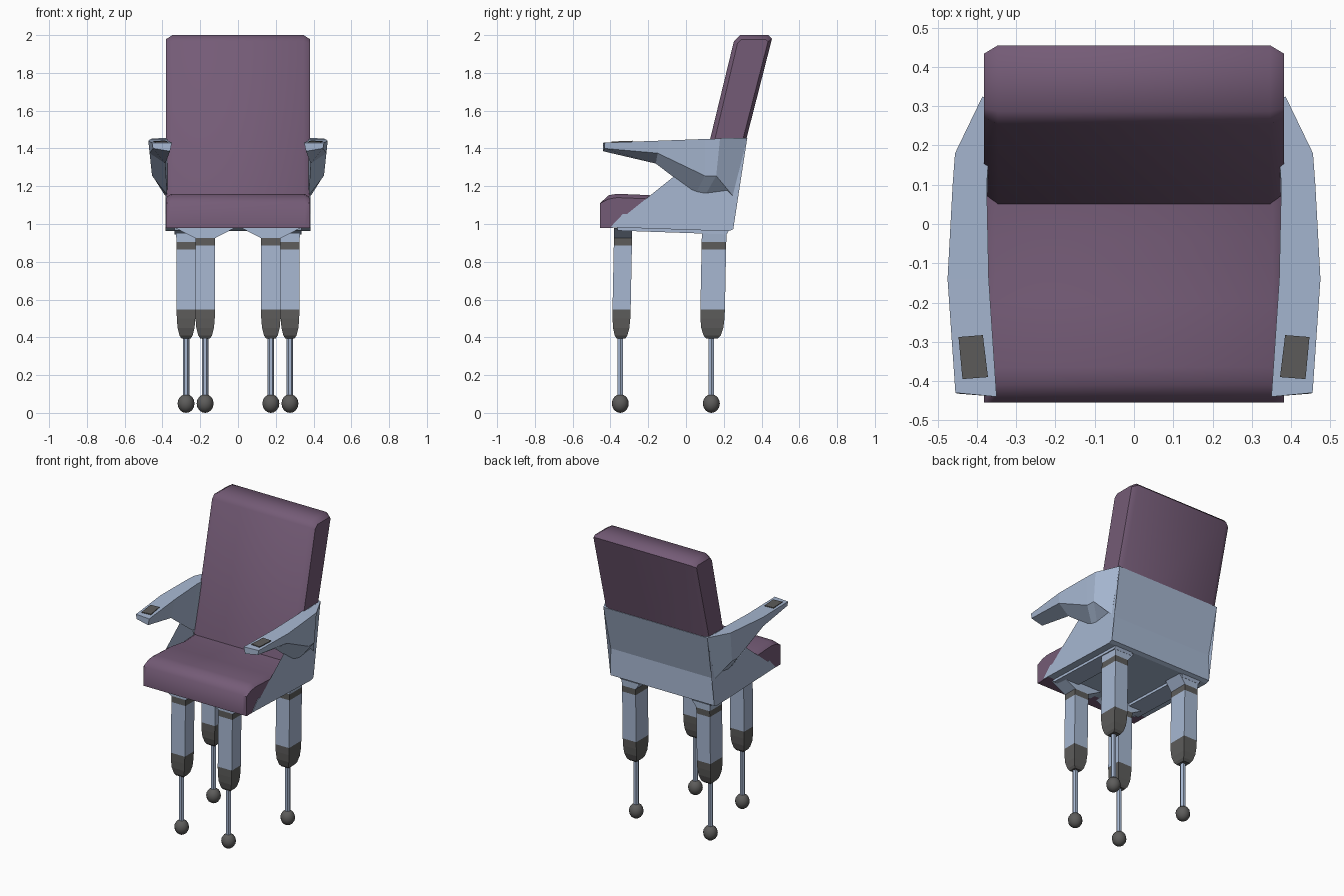
import bpy, bmesh, math

if "Cube" in bpy.data.objects:
    bpy.data.objects.remove(bpy.data.objects["Cube"])


def material(name, rgb):
    m = bpy.data.materials.new(name)
    m.diffuse_color = (*rgb, 1)
    m.use_nodes = True
    m.node_tree.nodes["Principled BSDF"].inputs["Base Color"].default_value = m.diffuse_color
    return m


PURPLE = material("plum upholstery", (0.175, 0.105, 0.182))
BLUE = material("pale blue metal", (0.385, 0.475, 0.64))
GREY = material("dark grey", (0.11, 0.108, 0.105))


def finish(bm, name, mats, mirror=False, smooth=None):
    bmesh.ops.recalc_face_normals(bm, faces=bm.faces)
    me = bpy.data.meshes.new(name)
    bm.to_mesh(me)
    bm.free()
    for m in mats:
        me.materials.append(m)
    if smooth:
        me.polygons.foreach_set("use_smooth", [True] * len(me.polygons))
        me.set_sharp_from_angle(angle=math.radians(smooth))
    ob = bpy.data.objects.new(name, me)
    bpy.context.collection.objects.link(ob)
    if mirror:
        ob.modifiers.new("mirror", "MIRROR").use_mirror_merge = False
    return ob


def loft(name, rings, mats, mirror=False, smooth=None, rule=None):
    """Skin a row of equal-length point rings and cap both ends."""
    bm = bmesh.new()
    vs = [[bm.verts.new(p) for p in r] for r in rings]
    n = len(rings[0])
    for a, b in zip(vs, vs[1:]):
        for i in range(n):
            j = (i + 1) % n
            bm.faces.new((a[i], a[j], b[j], b[i]))
    caps = [bm.faces.new(vs[0]), bm.faces.new(vs[-1])]
    if n > 4:
        bmesh.ops.triangulate(bm, faces=caps)
    if rule:
        for f in bm.faces:
            f.material_index = rule(f.calc_center_median())
    return finish(bm, name, mats, mirror, smooth)


def across(profile, x):
    return [(x, y, z) for y, z in profile]


def rect(cx, cy, hx, hy, z):
    return [(cx - hx, cy - hy, z), (cx + hx, cy - hy, z),
            (cx + hx, cy + hy, z), (cx - hx, cy + hy, z)]


def padded(name, full, edge, w, inset):
    rings = [across(edge, -w), across(full, -w + inset),
             across(full, w - inset), across(edge, w)]
    loft(name, rings, [PURPLE], smooth=50)


# seat cushion
seat = [(-0.455, 0.98), (-0.455, 1.11), (-0.41, 1.152), (-0.365, 1.16),
        (-0.2, 1.153), (-0.04, 1.13), (0.12, 1.14), (0.12, 1.0), (-0.39, 0.98)]
seat_edge = [(y, z - 0.02 if z > 1.12 else z) for y, z in seat]
padded("seat_cushion", seat, seat_edge, 0.382, 0.028)

# backrest cushion
back = [(0.05, 1.13), (0.253, 1.965), (0.287, 2.0), (0.435, 2.0),
        (0.455, 1.98), (0.235, 1.12)]
back_edge = [(0.078, 1.13), (0.272, 1.955), (0.295, 1.978), (0.42, 1.978),
             (0.434, 1.965), (0.217, 1.12)]
padded("backrest_cushion", back, back_edge, 0.382, 0.035)

# metal shell around the seat sides and lower back
shell = [(-0.4, 0.983), (-0.335, 1.052), (0.02, 1.047), (0.1, 1.062),
         (0.075, 1.14), (0.12, 1.2), (0.19, 1.455), (0.324, 1.455),
         (0.246, 1.15), (0.25, 0.972), (0.225, 0.962)]
loft("seat_shell", [across(shell, -0.385), across(shell, 0.385)], [BLUE])

# rails under the seat
rail = [(-0.37, 0.99), (-0.36, 0.965), (0.215, 0.945), (0.235, 0.98)]
loft("under_rail", [across(rail, 0.2), across(rail, 0.335)], [BLUE], mirror=True)

# armrests: rings run inner top, outer top, outer low, inner low
arm = [
    [(0.35, -0.44, 1.43), (0.455, -0.43, 1.43), (0.45, -0.432, 1.4), (0.36, -0.438, 1.385)],
    [(0.37, -0.14, 1.441), (0.475, -0.14, 1.441), (0.468, -0.15, 1.375), (0.385, -0.16, 1.32)],
    [(0.375, 0.1, 1.45), (0.462, 0.1, 1.45), (0.455, 0.1, 1.255), (0.375, 0.05, 1.16)],
    [(0.37, 0.18, 1.452), (0.456, 0.18, 1.452), (0.453, 0.16, 1.255), (0.375, 0.1, 1.15)],
    [(0.36, 0.3, 1.455), (0.386, 0.325, 1.456), (0.386, 0.247, 1.15), (0.36, 0.24, 1.15)],
]
loft("armrest", arm, [BLUE], mirror=True)

# dark control pads on the armrests
pad = [(0.385, -0.283), (0.447, -0.288), (0.437, -0.395), (0.372, -0.39)]
loft("armrest_pad", [[(x, y, 1.445 + 0.036 * y + d) for x, y in pad]
                     for d in (-0.002, 0.006)], [GREY], mirror=True)


def leg(name, cx, cy, hx, hy, band, top_x0, top_x1, top_z, lean):
    # upper leg with tapered dark tip, dark band and flared bracket
    steps = [(0.395, 0.5), (0.41, 0.7), (0.45, 0.9), (0.5, 0.98), (0.548, 1),
             (band, 1), (band + 0.04, 1)]
    rings = [rect(cx, cy + lean * (z - 0.4), hx * s, hy * s, z) for z, s in steps]
    rings.append(rect((top_x0 + top_x1) / 2, cy + lean * 0.55,
                      (top_x1 - top_x0) / 2, hy, top_z))
    loft(name, rings, [BLUE, GREY], mirror=True,
         rule=lambda c: int(c.z < 0.548 or band < c.z < band + 0.04))

    # thin shaft
    shaft = [[(cx + 0.017 * math.cos(i * math.pi / 3),
               cy - 0.004 + 0.017 * math.sin(i * math.pi / 3), z)
              for i in range(6)] for z in (0.06, 0.42)]
    loft(name + "_shaft", shaft, [BLUE], mirror=True)

    # ball foot
    bm = bmesh.new()
    bmesh.ops.create_uvsphere(bm, u_segments=12, v_segments=8, radius=0.045)
    bmesh.ops.scale(bm, vec=(1, 1, 1.1), verts=bm.verts)
    bmesh.ops.translate(bm, vec=(cx, cy - 0.004, 0.0495), verts=bm.verts)
    finish(bm, name + "_ball_foot", [GREY], mirror=True, smooth=50)


leg("front_leg", 0.174, -0.344, 0.052, 0.048, 0.885, 0.02, 0.33, 0.978, 0.02)
leg("back_leg", 0.275, 0.138, 0.05, 0.065, 0.865, 0.18, 0.33, 0.965, 0.02)
